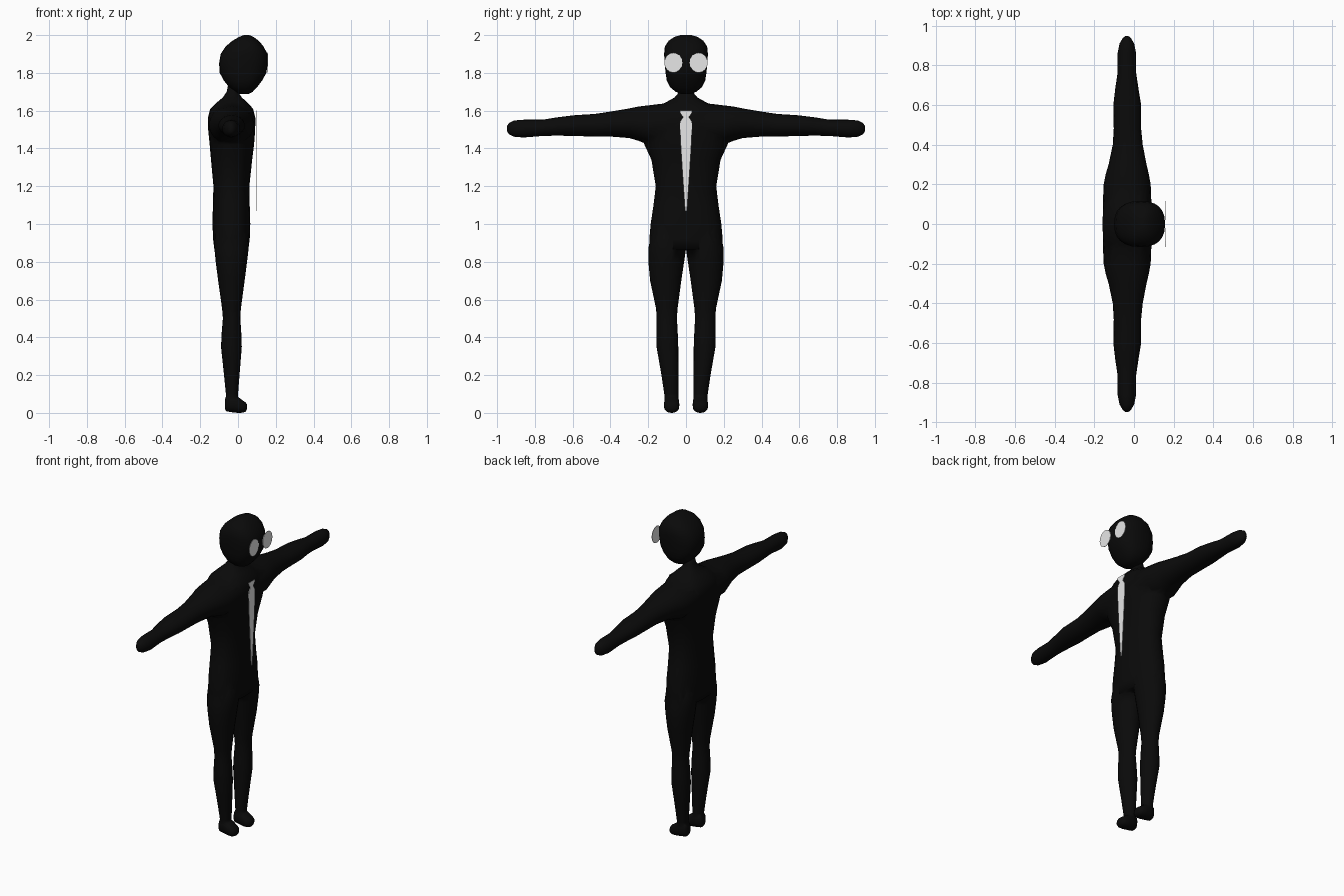
import bpy, bmesh, math
from mathutils import Vector

if "Cube" in bpy.data.objects:
    bpy.data.objects.remove(bpy.data.objects["Cube"])


def material(name, rgb):
    m = bpy.data.materials.new(name)
    m.diffuse_color = (*rgb, 1)
    m.use_nodes = True
    m.node_tree.nodes["Principled BSDF"].inputs["Base Color"].default_value = m.diffuse_color
    return m


BLACK = material("suit black", (0.003, 0.003, 0.003))
WHITE = material("pale grey", (0.8, 0.8, 0.8))


def finish(name, bm, mat, smooth=True):
    bmesh.ops.recalc_face_normals(bm, faces=bm.faces)
    me = bpy.data.meshes.new(name)
    bm.to_mesh(me)
    bm.free()
    me.materials.append(mat)
    for p in me.polygons:
        p.use_smooth = smooth
    ob = bpy.data.objects.new(name, me)
    bpy.context.collection.objects.link(ob)
    return ob


def loft(name, rings, axis, power=2.0, sides=20):
    """Rings are (position, low a, high a, low b, high b) across the given axis."""
    bm = bmesh.new()
    loops = []
    for t, a0, a1, b0, b1 in rings:
        loop = []
        for i in range(sides):
            ang = 2 * math.pi * i / sides
            c, s = math.cos(ang), math.sin(ang)
            a = (a0 + a1) / 2 + (a1 - a0) / 2 * math.copysign(abs(c) ** (2 / power), c)
            b = (b0 + b1) / 2 + (b1 - b0) / 2 * math.copysign(abs(s) ** (2 / power), s)
            co = {"x": (t, a, b), "y": (a, t, b), "z": (a, b, t)}[axis]
            loop.append(bm.verts.new(co))
        loops.append(loop)
    for p, q in zip(loops, loops[1:]):
        for i in range(sides):
            j = (i + 1) % sides
            bm.faces.new((p[i], p[j], q[j], q[i]))
    bm.faces.new(loops[0])
    bm.faces.new(loops[-1])
    return finish(name, bm, BLACK)


# torso and neck: height, back, front, half width
torso = [(.865, -.125, .055, .19), (.92, -.132, .062, .194), (1.0, -.135, .065, .187),
         (1.1, -.133, .062, .172), (1.2, -.13, .06, .16), (1.34, -.143, .075, .183),
         (1.42, -.15, .085, .22), (1.5, -.158, .091, .25), (1.56, -.16, .092, .23),
         (1.61, -.147, .08, .17), (1.645, -.11, .048, .105), (1.67, -.08, .02, .06),
         (1.70, -.06, 0, .035), (1.77, -.045, .02, .032)]
body = loft("body", [(z, a, b, -w, w) for z, a, b, w in torso], "z", 2.3)

# arms: one span running through the shoulders
arm = [(.1, -.157, .088, 1.42, 1.64), (.2, -.153, .084, 1.42, 1.628),
       (.25, -.143, .075, 1.44, 1.622), (.3, -.128, .063, 1.455, 1.612),
       (.4, -.107, .044, 1.463, 1.595), (.48, -.102, .036, 1.463, 1.583),
       (.6, -.104, .036, 1.466, 1.575), (.68, -.095, .023, 1.468, 1.565),
       (.76, -.083, .011, 1.466, 1.552), (.86, -.083, .011, 1.458, 1.552),
       (.91, -.073, .001, 1.462, 1.548), (.937, -.057, -.015, 1.475, 1.535),
       (.947, -.045, -.027, 1.49, 1.52)]
span = [(-r[0], *r[1:]) for r in reversed(arm)] + arm
parts = [loft("arms", span, "y")]

# legs and feet: height, back, front, inner, outer
leg = [(.04, -.06, -.005, .042, .11), (.1, -.064, 0, .04, .115), (.2, -.074, .008, .04, .13),
       (.35, -.09, .02, .041, .156), (.43, -.086, .017, .044, .157), (.5, -.08, .012, .048, .156),
       (.55, -.084, .015, .045, .158), (.7, -.105, .035, .025, .19), (.8, -.118, .048, .01, .199),
       (.87, -.125, .056, 0, .199), (.95, -.122, .052, -.01, .185), (1.02, -.09, .02, .04, .14)]
foot = [(-.07, .055, .095, .02, .07), (-.06, .042, .109, .008, .095), (-.03, .037, .115, .003, .105),
        (0, .035, .117, 0, .085), (.025, .036, .116, .001, .066), (.04, .045, .107, .006, .056),
        (.047, .06, .092, .018, .045)]
for side, sgn in (("left", 1), ("right", -1)):
    parts.append(loft(side + "_leg", [(z, a, b, *sorted((c * sgn, d * sgn)))
                                      for z, a, b, c, d in leg], "z"))
    parts.append(loft(side + "_foot", [(x, *sorted((a * sgn, b * sgn)), c, d)
                                       for x, a, b, c, d in foot], "x", 2.3))

# head: height, back, front, half width
head = [(1.688, .012, .055, .025), (1.70, -.015, .078, .055), (1.725, -.048, .102, .085),
        (1.76, -.075, .128, .102), (1.80, -.097, .15, .108), (1.85, -.1, .157, .113),
        (1.90, -.092, .156, .116), (1.94, -.065, .135, .112), (1.97, -.03, .11, .092),
        (1.99, .005, .083, .062), (2.0, .03, .06, .03)]
loft("head", [(z, a, b, -w, w) for z, a, b, w in head], "z", 2.5, 24)


def plate(name, outline, x, thick=0.003):
    bm = bmesh.new()
    f = bm.faces.new([bm.verts.new((x, y, z)) for y, z in outline])
    ext = bmesh.ops.extrude_face_region(bm, geom=[f])
    bmesh.ops.translate(bm, vec=Vector((thick, 0, 0)),
                        verts=[v for v in ext["geom"] if isinstance(v, bmesh.types.BMVert)])
    return finish(name, bm, WHITE, False)


# round eye plates
for side, sgn in (("left", 1), ("right", -1)):
    plate(side + "_eye", [(sgn * .067 + .048 * math.cos(math.tau * i / 16),
                           1.854 + .053 * math.sin(math.tau * i / 16)) for i in range(16)], .157)

# tie with a pinched knot
half = [(.033, 1.6), (.03, 1.585), (.014, 1.565), (.028, 1.545), (.033, 1.525),
        (.027, 1.4), (.016, 1.23), (.005, 1.07)]
plate("tie", half + [(-y, z) for y, z in reversed(half)], .094)

# fuse the limbs into the body
for part in parts:
    mod = body.modifiers.new("join " + part.name, "BOOLEAN")
    mod.operation = "UNION"
    mod.solver = "EXACT"
    mod.object = part
bpy.context.view_layer.update()
fused = bpy.data.meshes.new_from_object(body.evaluated_get(bpy.context.evaluated_depsgraph_get()))
body.modifiers.clear()
body.data = fused
for part in parts:
    bpy.data.objects.remove(part)
